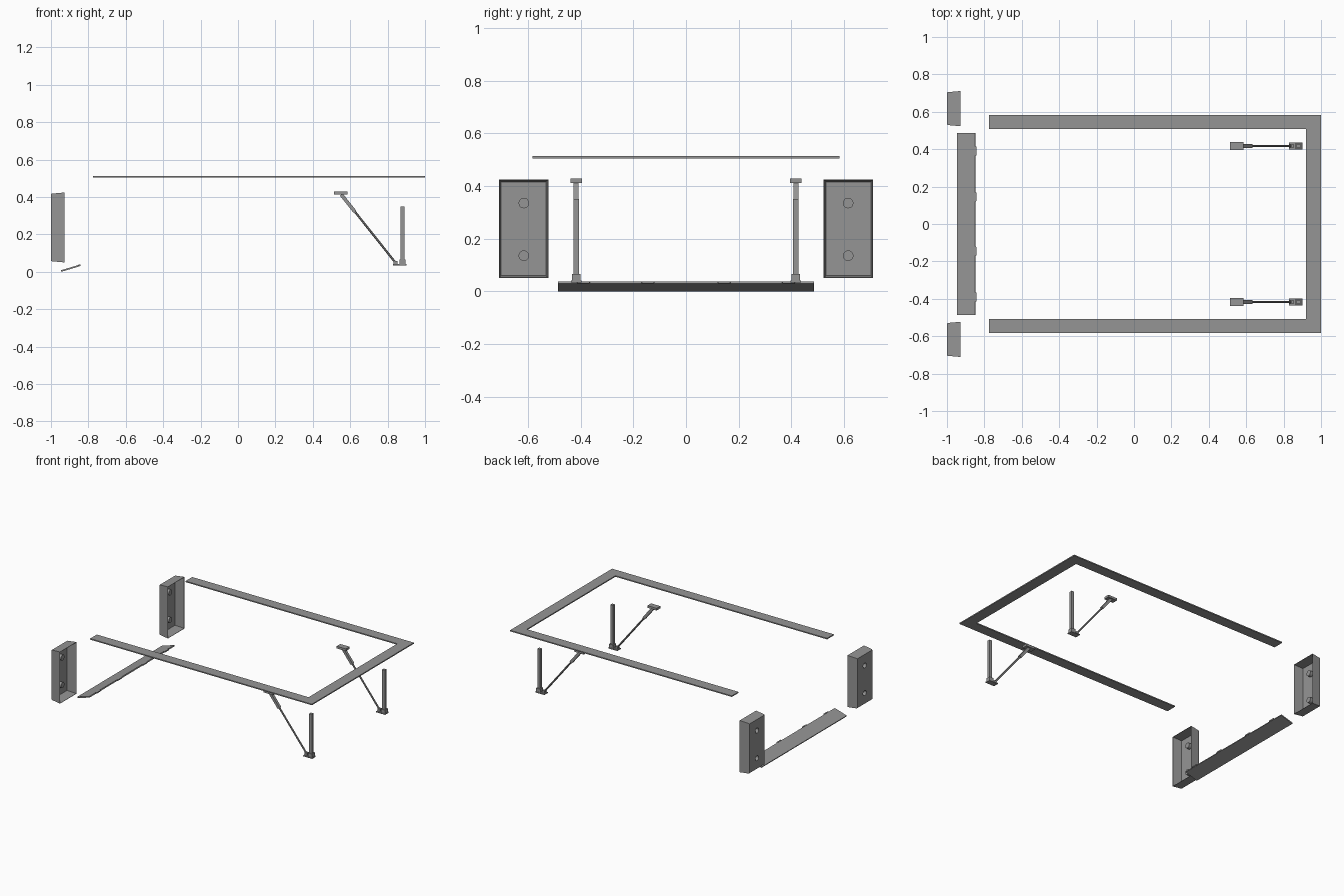
import bpy, bmesh
from math import pi
from mathutils import Vector, Matrix

if "Cube" in bpy.data.objects:
    bpy.data.objects.remove(bpy.data.objects["Cube"])

# Dark grey metal shared by every part
metal = bpy.data.materials.new("dark_grey_metal")
metal.diffuse_color = (0.3, 0.3, 0.3, 1)
metal.use_nodes = True
metal.node_tree.nodes["Principled BSDF"].inputs["Base Color"].default_value = metal.diffuse_color


def make(name, bm):
    bmesh.ops.recalc_face_normals(bm, faces=bm.faces)
    me = bpy.data.meshes.new(name)
    bm.to_mesh(me)
    bm.free()
    me.materials.append(metal)
    ob = bpy.data.objects.new(name, me)
    bpy.context.collection.objects.link(ob)
    return ob


def prism(name, outline, axis, lo, hi):
    """Extrude a 2D outline: axis 'z' uses (x, y), axis 'y' uses (x, z)."""
    bm = bmesh.new()
    pt = (lambda a, b: (a, b, lo)) if axis == 'z' else (lambda a, b: (a, lo, b))
    f = bm.faces.new([bm.verts.new(pt(*p)) for p in outline])
    ext = bmesh.ops.extrude_face_region(bm, geom=[f])['geom']
    d = Vector((0, 0, hi - lo)) if axis == 'z' else Vector((0, hi - lo, 0))
    bmesh.ops.translate(bm, vec=d, verts=[v for v in ext if isinstance(v, bmesh.types.BMVert)])
    return make(name, bm)


def box(name, x0, x1, y0, y1, z0, z1):
    return prism(name, [(x0, y0), (x1, y0), (x1, y1), (x0, y1)], 'z', z0, z1)


def rod(name, a, b, width, sides=4):
    a, b = Vector(a), Vector(b)
    bm = bmesh.new()
    m = Matrix.Translation((a + b) / 2) @ (b - a).to_track_quat('Z', 'Y').to_matrix().to_4x4()
    m = m @ Matrix.Rotation(pi / sides, 4, 'Z')
    r = width * (0.7071 if sides == 4 else 0.5)
    bmesh.ops.create_cone(bm, cap_ends=True, segments=sides, radius1=r, radius2=r,
                          depth=(b - a).length, matrix=m)
    return make(name, bm)


def tray(name, s):
    """Tapered five-sided housing, open towards +x."""
    bm = bmesh.new()
    rings = []
    for x, i in ((-0.927, 0), (-0.995, 0.006), (-1.0, 0.009),
                 (-0.996, 0.009), (-0.927, 0.002)):
        y0, y1, z0, z1 = 0.523 + i, 0.711 - i, 0.05 + i, 0.424 - i
        rings.append([bm.verts.new((x, s * y, z)) for y, z in
                      ((y0, z0), (y1, z0), (y1, z1), (y0, z1))])
    for a, b in ((0, 1), (1, 2), (3, 4), (4, 0)):
        for k in range(4):
            n = (k + 1) % 4
            bm.faces.new((rings[a][k], rings[a][n], rings[b][n], rings[b][k]))
    bm.faces.new(rings[2])
    bm.faces.new(rings[3])
    return make(name, bm)


def cup(name, y, z):
    """Recessed bolt pocket, open towards -x."""
    bm = bmesh.new()
    rings = []
    for x, r in ((-0.999, 0.018), (-0.999, 0.02), (-0.972, 0.02), (-0.976, 0.018)):
        c = bmesh.ops.create_circle(bm, segments=20, radius=r,
                                    matrix=Matrix.Translation((x, y, z)) @ Matrix.Rotation(pi / 2, 4, 'Y'))
        rings.append(c['verts'])
    for a, b in ((0, 1), (1, 2), (3, 0)):
        for k in range(20):
            n = (k + 1) % 20
            bm.faces.new((rings[a][k], rings[a][n], rings[b][n], rings[b][k]))
    bm.faces.new(rings[2])
    bm.faces.new(rings[3])
    return make(name, bm)


# U-shaped top frame
prism("top_frame", [(-0.775, -0.583), (1, -0.583), (1, 0.583), (-0.775, 0.583), (-0.775, 0.507),
                    (0.92, 0.507), (0.92, -0.507), (-0.775, -0.507)], 'z', 0.505, 0.513)

# Tilted cross plate with small tabs on its inner edge
prism("cross_plate", [(-0.947, 0.008), (-0.944, 0.0), (-0.848, 0.029), (-0.851, 0.037)],
      'y', -0.486, 0.486)
for i, y in enumerate((-0.39, -0.145, 0.145, 0.39)):
    prism(f"plate_tab_{i}", [(-0.852, y - 0.025), (-0.843, y - 0.023),
                             (-0.843, y + 0.023), (-0.852, y + 0.025)], 'z', 0.03, 0.038)

for s, side in ((-1, "front"), (1, "back")):
    # Housing with two bolt pockets
    housing = tray(f"housing_{side}", s)
    for i, z in enumerate((0.135, 0.335)):
        y = s * 0.616
        cutter = rod(f"pocket_cutter_{side}_{i}", (-1.02, y, z), (-0.985, y, z), 0.037, 20)
        cutter.hide_render = True
        cutter.hide_viewport = True
        mod = housing.modifiers.new("pocket", 'BOOLEAN')
        mod.operation = 'DIFFERENCE'
        mod.object = cutter
        mod.solver = 'EXACT'
        cup(f"bolt_pocket_{side}_{i}", y, z)

    # Upright post and its foot
    y = s * 0.417
    box(f"foot_plate_{side}", 0.828, 0.9, y - 0.02, y + 0.02, 0.034, 0.041)
    box(f"post_socket_{side}", 0.863, 0.896, y - 0.017, y + 0.017, 0.041, 0.066)
    box(f"post_{side}", 0.869, 0.89, y - 0.01, y + 0.01, 0.06, 0.35)
    box(f"strut_foot_{side}", 0.832, 0.852, y - 0.011, y + 0.011, 0.041, 0.058)

    # Diagonal telescopic strut and its upper bracket
    rod(f"strut_{side}", (0.845, y, 0.045), (0.61, y, 0.34), 0.013, 8)
    rod(f"strut_sleeve_{side}", (0.625, y, 0.321), (0.552, y, 0.413), 0.019)
    box(f"strut_bracket_{side}", 0.512, 0.586, y - 0.021, y + 0.021, 0.412, 0.428)
